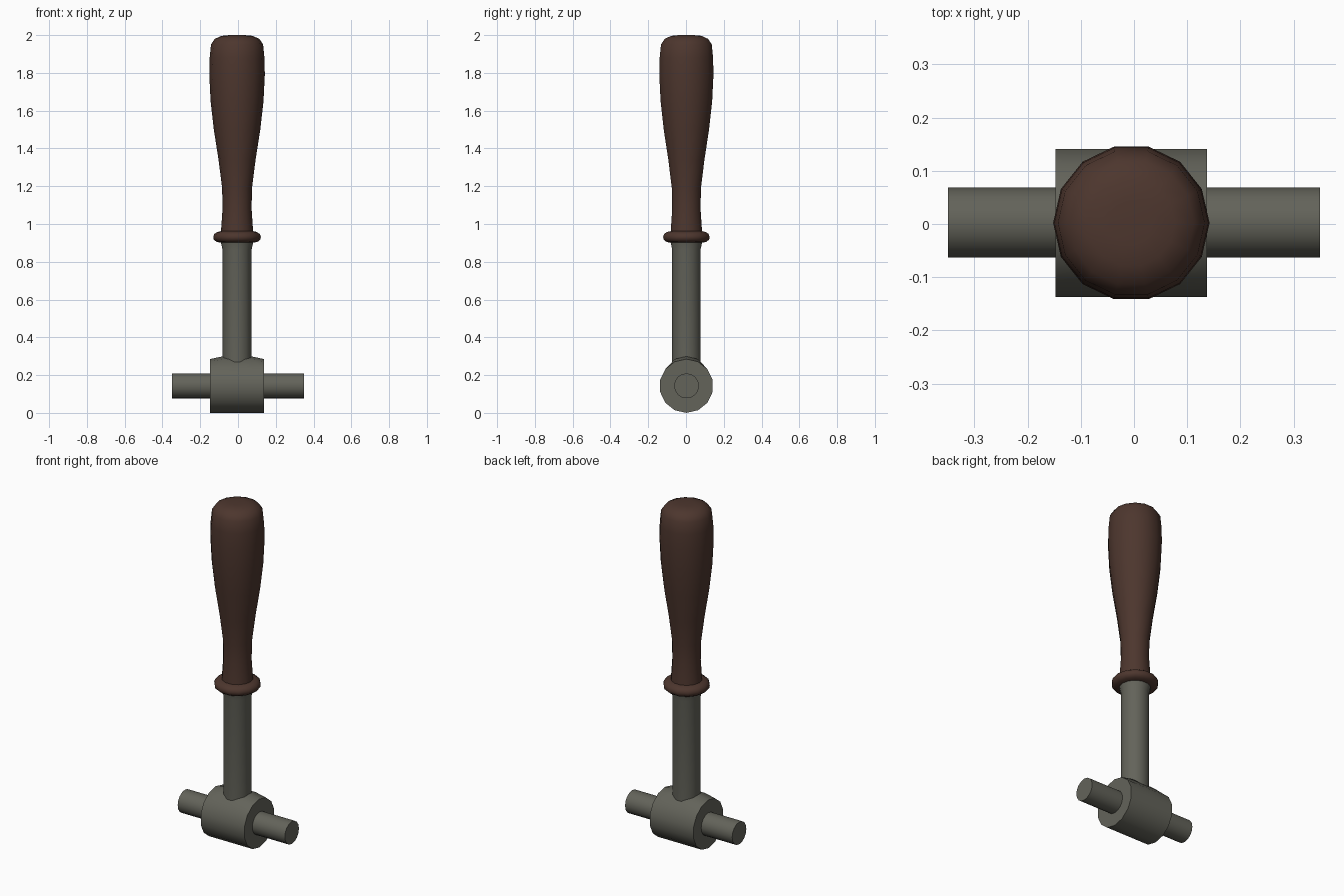
import bpy, bmesh, math
from mathutils import Matrix

if "Cube" in bpy.data.objects:
    bpy.data.objects.remove(bpy.data.objects["Cube"])

CX, CY = -0.005, 0.002      # axis of the upright parts


def material(name, rgb):
    m = bpy.data.materials.new(name)
    m.diffuse_color = (*rgb, 1)
    m.use_nodes = True
    m.node_tree.nodes["Principled BSDF"].inputs["Base Color"].default_value = m.diffuse_color
    return m


WOOD = material("dark brown wood", (0.074, 0.037, 0.027))
METAL = material("grey metal", (0.125, 0.125, 0.102))


def lathe(name, profile, mat, sides, origin, along_x=False, edit=None):
    """Turned part from (radius, position) points, closed with end caps."""
    bm = bmesh.new()
    rings = []
    for r, h in profile:
        rings.append([bm.verts.new((r * math.cos(2 * math.pi * i / sides),
                                    r * math.sin(2 * math.pi * i / sides), h))
                      for i in range(sides)])
    for a, b in zip(rings, rings[1:]):
        for i in range(sides):
            j = (i + 1) % sides
            bm.faces.new((a[i], a[j], b[j], b[i]))
    bm.faces.new(rings[0][::-1])
    bm.faces.new(rings[-1])
    if along_x:
        bm.transform(Matrix.Rotation(math.pi / 2, 4, 'Y'))
    bm.transform(Matrix.Translation(origin))
    if edit:
        edit(bm)
    me = bpy.data.meshes.new(name)
    bm.to_mesh(me)
    bm.free()
    me.materials.append(mat)
    ob = bpy.data.objects.new(name, me)
    bpy.context.collection.objects.link(ob)
    bpy.ops.object.select_all(action='DESELECT')
    ob.select_set(True)
    bpy.context.view_layer.objects.active = ob
    bpy.ops.object.shade_smooth_by_angle(angle=math.radians(50))
    return ob


def raise_crown(bm):
    """Lift the top of the hub where it flows into the shaft."""
    for v in bm.verts:
        if v.co.z > 0.25 and abs(v.co.x - CX) < 0.1:
            v.co.z += 0.014


# Swelling wooden grip with a collar at its lower end
grip = [(0.08, 0.90), (0.108, 0.905), (0.124, 0.918), (0.126, 0.932),
        (0.121, 0.947), (0.104, 0.958), (0.085, 0.962), (0.083, 0.99),
        (0.077, 1.08), (0.079, 1.19), (0.098, 1.34), (0.123, 1.50),
        (0.140, 1.65), (0.147, 1.79), (0.145, 1.88), (0.138, 1.95),
        (0.118, 1.98), (0.082, 1.996), (0.04, 2.0)]
lathe("grip", grip, WOOD, 14, (CX, CY, 0))

# Metal shaft, flaring slightly under the collar
lathe("shaft", [(0.077, 0.15), (0.077, 0.865), (0.086, 0.905)], METAL, 14, (CX, CY, 0))

# Pivot hub lying along x
R = 0.1425
lathe("hub", [(R, -0.1425), (R, -0.077), (R, 0.077), (R, 0.1425)], METAL, 14,
      (CX, CY, R), True, raise_crown)

# Axle pin through the hub
lathe("axle", [(0.066, -0.35), (0.066, 0.35)], METAL, 16, (0, 0.003, 0.1435), True)
